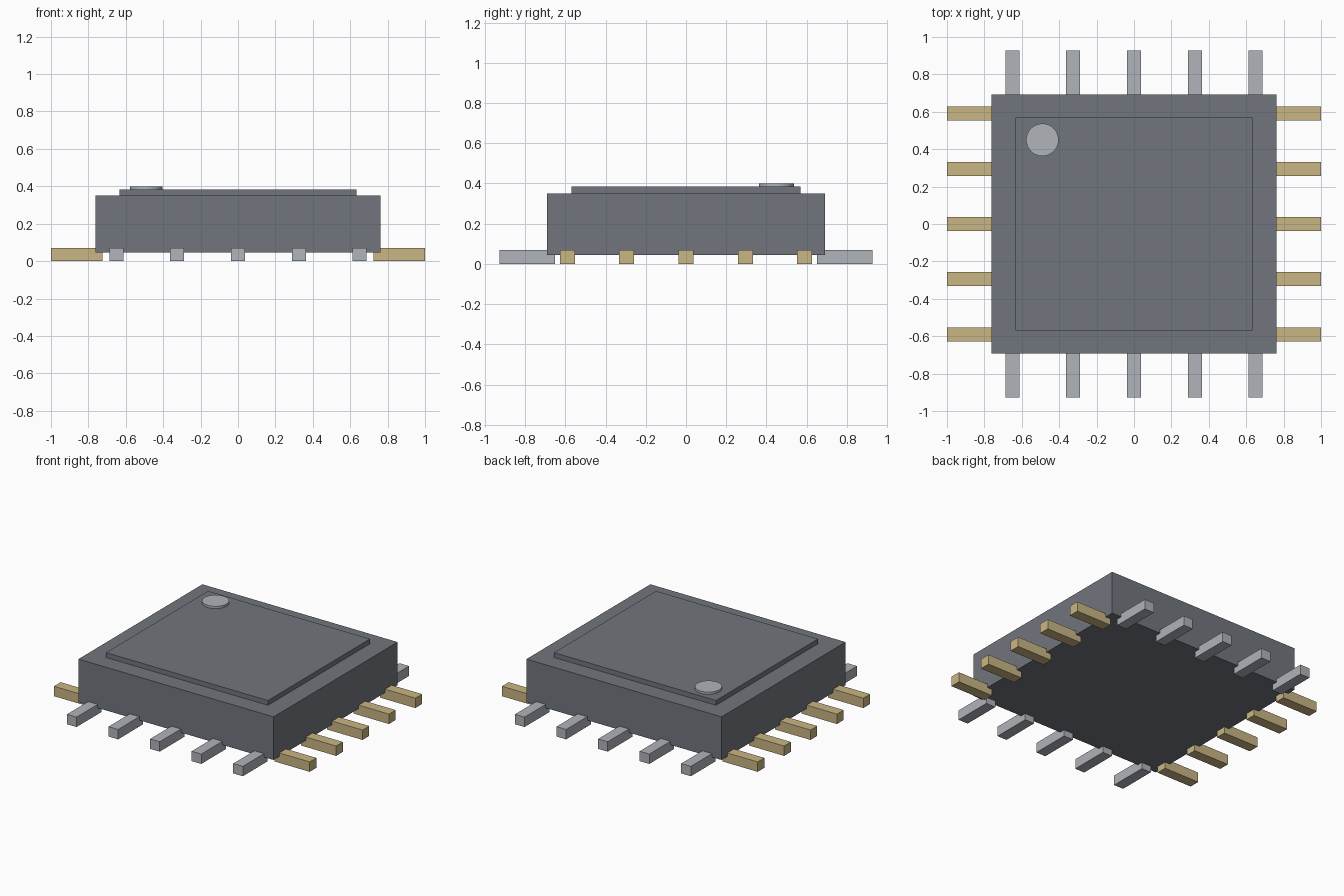
import bpy

cube = bpy.data.objects.get("Cube")
if cube:
    bpy.data.objects.remove(cube, do_unlink=True)


def linear(c):
    c /= 255
    return c / 12.92 if c <= 0.04045 else ((c + 0.055) / 1.055) ** 2.4


def material(name, *rgb):
    mat = bpy.data.materials.new(name)
    colour = [linear(c) for c in rgb] + [1]
    mat.diffuse_color = colour
    mat.use_nodes = True
    mat.node_tree.nodes["Principled BSDF"].inputs["Base Color"].default_value = colour
    return mat


def finish(name, mat):
    obj = bpy.context.object
    obj.name = obj.data.name = name
    obj.data.materials.append(mat)
    return obj


def box(name, mat, centre, size):
    bpy.ops.mesh.primitive_cube_add(size=1, location=centre)
    obj = finish(name, mat)
    obj.scale = size
    bpy.ops.object.transform_apply(location=False, rotation=False, scale=True)
    return obj


grey = material("slate grey", 113, 118, 125)
silver = material("silver", 176, 179, 186)
gold = material("pale gold", 202, 182, 132)

# Package body with a raised lid
box("body", grey, (0, 0, 0.1975), (1.526, 1.384, 0.305))
box("lid", grey, (0, 0, 0.3655), (1.266, 1.14, 0.037))

# Round marker in the back right corner of the lid
bpy.ops.mesh.primitive_cylinder_add(vertices=32, radius=0.087, depth=0.02,
                                    location=(-0.49, 0.45, 0.39))
finish("corner_marker", silver)
bpy.ops.object.shade_smooth_by_angle()

# Five pins on every side: gold on left and right, silver on front and back
for step in range(-2, 3):
    for side, x_name, y_name in ((-1, "right", "front"), (1, "left", "back")):
        box(f"{x_name}_pin_{step + 3}", gold,
            (side * 0.862, step * 0.295, 0.035), (0.276, 0.075, 0.07))
        box(f"{y_name}_pin_{step + 3}", silver,
            (step * 0.325, side * 0.79, 0.035), (0.075, 0.276, 0.07))
